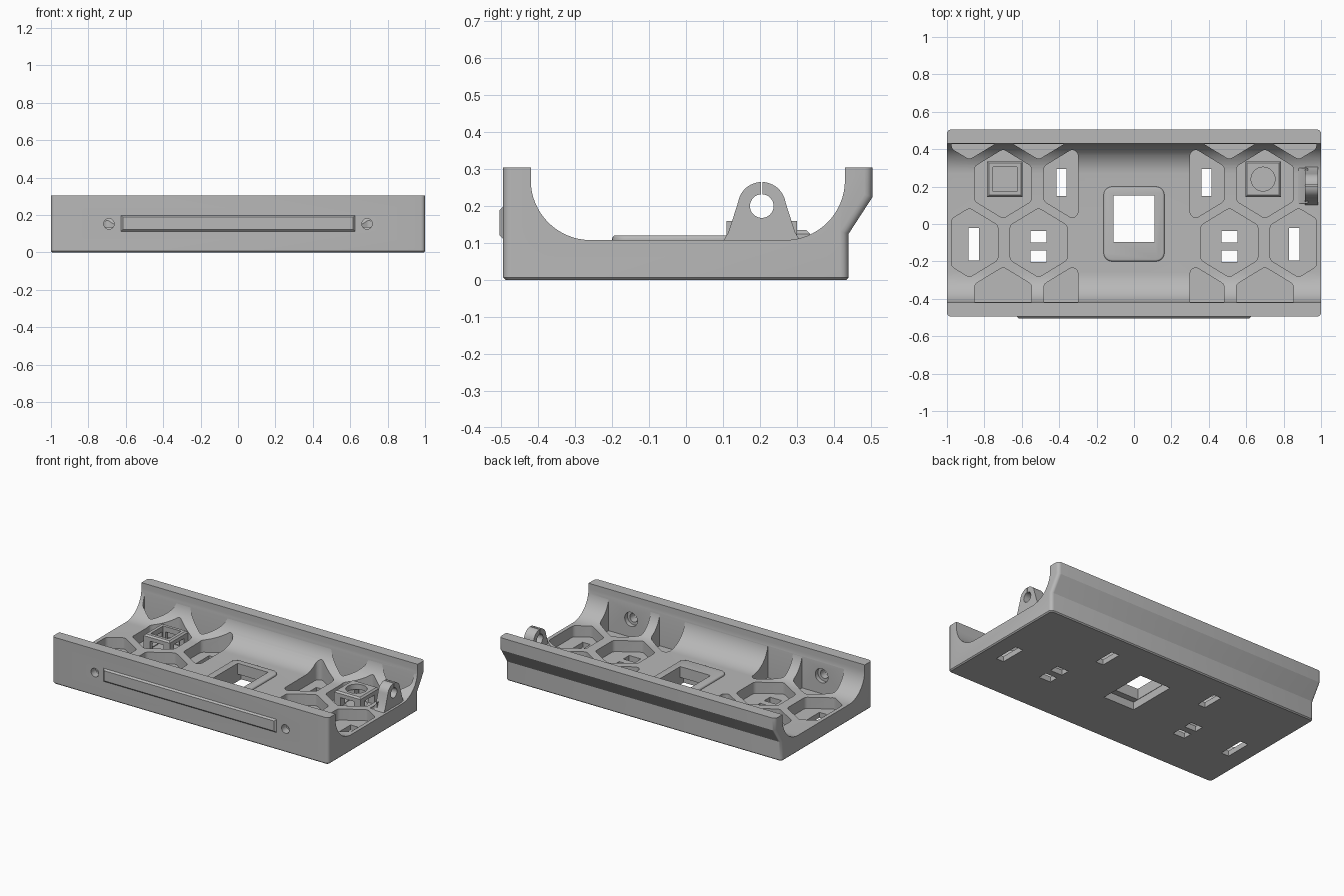
import bpy, bmesh
from math import pi, sin, cos

if "Cube" in bpy.data.objects:
    bpy.data.objects.remove(bpy.data.objects["Cube"])

grey = bpy.data.materials.new("plain grey")
grey.use_nodes = True
grey.diffuse_color = (0.48, 0.48, 0.48, 1)
grey.node_tree.nodes["Principled BSDF"].inputs["Base Color"].default_value = grey.diffuse_color


def finish(name, bm):
    bmesh.ops.recalc_face_normals(bm, faces=bm.faces)
    mesh = bpy.data.meshes.new(name)
    bm.to_mesh(mesh)
    bm.free()
    mesh.materials.append(grey)
    ob = bpy.data.objects.new(name, mesh)
    bpy.context.collection.objects.link(ob)
    return ob


def bevel(bm, test, size, segments=1):
    edges = [e for e in bm.edges if test(*[v.co for v in e.verts])]
    bmesh.ops.bevel(bm, geom=edges, offset=size, segments=segments, profile=0.5, affect='EDGES')


def prism(pts, axis, lo, hi):
    """Extrude a 2D outline along an axis."""
    place = {'x': lambda a, b: (lo, a, b), 'y': lambda a, b: (a, lo, b),
             'z': lambda a, b: (a, b, lo)}[axis]
    bm = bmesh.new()
    face = bm.faces.new([bm.verts.new(place(*p)) for p in pts])
    out = bmesh.ops.extrude_face_region(bm, geom=[face])
    shift = [hi - lo if a == axis else 0 for a in "xyz"]
    bmesh.ops.translate(bm, vec=shift, verts=[g for g in out['geom'] if isinstance(g, bmesh.types.BMVert)])
    return bm


def rect(x, y, w, d):
    return [(x - w / 2, y - d / 2), (x + w / 2, y - d / 2), (x + w / 2, y + d / 2), (x - w / 2, y + d / 2)]


def arc(cx, cy, r, a0, a1, n=16):
    return [(cx + r * cos(a0 + (a1 - a0) * i / n), cy + r * sin(a0 + (a1 - a0) * i / n)) for i in range(n + 1)]


def circle(cx, cy, r, n=32):
    return arc(cx, cy, r, 0, 2 * pi, n)[:-1]


def clip(poly, axis, limit, sign):
    """Keep the part of a polygon on one side of an axis-aligned line."""
    out = []
    for p, q in zip(poly, poly[1:] + poly[:1]):
        dp, dq = sign * (limit - p[axis]), sign * (limit - q[axis])
        if dp >= 0:
            out.append(p)
        if dp * dq < 0:
            t = dp / (dp - dq)
            out.append(tuple(p[i] + t * (q[i] - p[i]) for i in (0, 1)))
    return out


def cut(ob, bm):
    """Subtract a solid and throw the cutter away."""
    cutter = finish("cutter", bm)
    cutter.hide_render = True
    mod = ob.modifiers.new("cut", 'BOOLEAN')
    mod.operation, mod.solver, mod.object = 'DIFFERENCE', 'EXACT', cutter
    bpy.context.view_layer.objects.active = ob
    bpy.ops.object.modifier_apply(modifier=mod.name)
    bpy.data.objects.remove(cutter)


def upright(a, b):
    return abs(a.z - b.z) > 0.01 and (a - b).xy.length < 0.001


FLOOR, PIT, TOP = 0.108, 0.035, 0.305

# Trough body: U-shaped section with an overhanging back lip
section = [(-0.495, 0), (0.44, 0), (0.44, 0.125), (0.505, 0.225), (0.505, TOP), (0.43, TOP)]
section += arc(0.268, FLOOR + 0.162, 0.162, 0, -pi / 2)
section += arc(-0.258, FLOOR + 0.162, 0.162, -pi / 2, -pi) + [(-0.42, TOP), (-0.495, TOP)]
bm = prism(section, 'x', -1, 1)
bevel(bm, lambda a, b: abs(a.x - b.x) < 0.001 and abs(a.z - b.z) > 0.01
      and (max(a.y, b.y) < -0.49 or min(a.y, b.y) > 0.435), 0.022, 4)
bevel(bm, lambda a, b: max(a.z, b.z) < 0.001, 0.007)
body = finish("trough_body", bm)

# Honeycomb pockets, mirrored left and right
R = 0.185
cells = [(0.88, -0.1), (0.51, -0.1), (0.7, 0.215), (0.33, 0.215), (0.7, -0.415),
         (0.33, -0.415), (0.88, 0.53), (0.51, 0.53)]
for side in (-1, 1):
    for cx, cy in cells:
        hexagon = [(cx + 0.95 * R * cos(pi * (k / 3 + 1 / 6)), cy + R * sin(pi * (k / 3 + 1 / 6)))
                   for k in range(6)]
        for axis, limit, sign in ((0, 0.3, -1), (0, 0.975, 1), (1, -0.417, -1), (1, 0.427, 1)):
            hexagon = clip(hexagon, axis, limit, sign)
        bm = prism([(side * x, y) for x, y in hexagon], 'z', PIT, 0.4)
        bevel(bm, lambda a, b: upright(a, b) and min(a.y, b.y) > -0.41 and max(a.y, b.y) < 0.42, 0.015, 3)
        cut(body, bm)

# Screw holes through the front wall, countersunk inside
for x in (-0.69, 0.69):
    cut(body, prism(circle(x, 0.152, 0.028), 'y', -0.6, -0.35))
    cut(body, prism(circle(x, 0.152, 0.046), 'y', -0.445, -0.35))

# Slotted sockets: x, y, width, depth, and slots as (y offset, width, depth)
sockets = [("outer_socket", 0.857, -0.108, 0.135, 0.245, [(0, 0.055, 0.175)]),
           ("middle_socket", 0.51, -0.12, 0.165, 0.25, [(0.052, 0.085, 0.06), (-0.052, 0.085, 0.06)]),
           ("inner_socket", 0.388, 0.222, 0.135, 0.21, [(0, 0.055, 0.145)])]
smooth = [body]
for side, label in ((-1, "right"), (1, "left")):
    for name, x, y, w, d, slots in sockets:
        bm = prism(rect(side * x, y, w, d), 'z', PIT - 0.005, 0.112)
        bevel(bm, upright, 0.012, 3)
        bevel(bm, lambda a, b: min(a.z, b.z) > 0.11, 0.012, 3)
        socket = finish(label + "_" + name, bm)
        for dy, sw, sd in slots:
            cut(socket, prism(rect(side * x, y + dy, sw + 0.026, sd + 0.026), 'z', 0.045, 0.2))
            for ob in (socket, body):
                cut(ob, prism(rect(side * x, y + dy, sw, sd), 'z', -0.1, 0.2))
        smooth.append(socket)

    # Square cage in the hexagon, with open sides
    cx, cy = side * 0.69, 0.24
    bm = prism(rect(cx, cy, 0.19, 0.19), 'z', PIT - 0.005, 0.135)
    bevel(bm, lambda a, b: min(a.z, b.z) > 0.13, 0.01)
    cage = finish(label + "_cage", bm)
    opening = rect(cx, cy, 0.13, 0.13) if side < 0 else circle(cx, cy, 0.064)
    cut(cage, prism(opening, 'z', PIT, 0.2))
    cut(cage, prism(rect(cx, cy, 0.1, 0.3), 'z', PIT + 0.005, 0.1))
    cut(cage, prism(rect(cx, cy, 0.3, 0.1), 'z', PIT + 0.005, 0.1))
    smooth.append(cage)

# Raised frame round the central opening
bm = prism(rect(0, 0, 0.325, 0.4), 'z', 0.1, 0.121)
bevel(bm, upright, 0.045, 6)
bevel(bm, lambda a, b: min(a.z, b.z) > 0.12, 0.01, 3)
frame = finish("centre_frame", bm)
for ob in (frame, body):
    cut(ob, prism(rect(0, 0.028, 0.22, 0.25), 'z', -0.1, 0.2))
cut(body, prism(rect(0, 0.028, 0.225, 0.33), 'z', -0.1, 0.05))
smooth.append(frame)

# Split clamp ear at one end
cy, cz = 0.205, 0.2
half = arc(cy, cz, 0.065, pi / 2, pi * 0.95, 12)[1:] + [(0.128, 0.17), (0.115, 0.13), (0.1, 0.104)]
outline = half + [(2 * cy - y, z) for y, z in reversed(half)]
ear = finish("clamp_ear", prism(outline, 'x', 0.915, 0.985))
cut(ear, prism(circle(cy, cz, 0.032), 'x', 0.85, 1.05))
cut(ear, prism(rect(cy, cz + 0.05, 0.005, 0.1), 'x', 0.85, 1.05))
foot = finish("clamp_foot", prism([(0.87, 0.104), (0.93, 0.104), (0.93, 0.16), (0.905, 0.125)], 'y', 0.11, 0.3))
smooth += [ear, foot]

# Chamfered bar on the front wall
bm = prism(rect(0, 0.155, 1.256, 0.09), 'y', -0.49, -0.505)
bevel(bm, lambda a, b: max(a.y, b.y) < -0.5, 0.012)
smooth.append(finish("front_bar", bm))

for ob in smooth:
    bpy.ops.object.select_all(action='DESELECT')
    ob.select_set(True)
    bpy.context.view_layer.objects.active = ob
    bpy.ops.object.shade_smooth_by_angle(angle=pi / 6)
